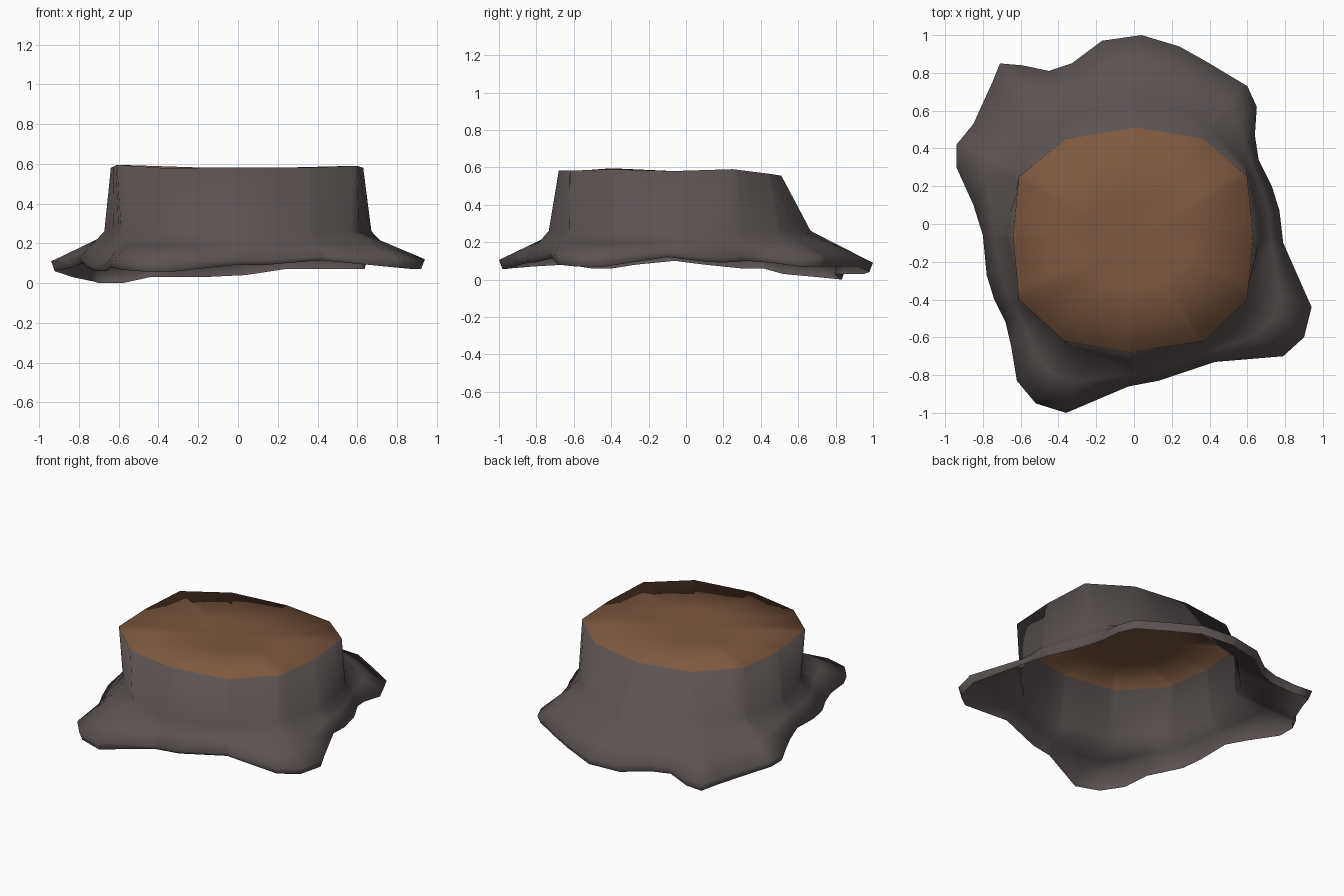
import bpy, bmesh, math

if "Cube" in bpy.data.objects:
    bpy.data.objects.remove(bpy.data.objects["Cube"])

CY = -0.085   # trunk axis offset in y

# Cut top outline (x, y, z)
TOP = [(.63, -.07, .58), (.60, .25, .59), (.37, .45, .565), (.01, .51, .555),
       (-.36, .45, .565), (-.61, .25, .585), (-.64, -.07, .58), (-.61, -.40, .595),
       (-.37, -.62, .578), (-.02, -.68, .582), (.37, -.62, .582), (.60, -.40, .59)]
# Rounder trunk outline just above the roots
TRUNK = [(.68 * math.cos(k * math.tau / 12), -.035 + .705 * math.sin(k * math.tau / 12), .26)
         for k in range(12)]
# Root skirt outline (x, y, lowest z)
ROOT = [(.94, -.44, .07), (.79, -.10, .12), (.77, .07, .10), (.73, .20, .09), (.66, .34, .10),
        (.64, .47, .09), (.65, .62, .07), (.60, .73, .07), (.40, .85, .07), (.24, .94, .07),
        (.04, 1.0, .04), (-.17, .97, .03), (-.33, .85, .03), (-.45, .81, .03), (-.59, .84, .0),
        (-.71, .85, .0), (-.75, .75, .01), (-.85, .53, .03), (-.94, .42, .06), (-.94, .30, .06),
        (-.85, .10, .08), (-.80, -.06, .10), (-.78, -.27, .08), (-.74, -.40, .06),
        (-.68, -.52, .06), (-.65, -.65, .08), (-.62, -.83, .07), (-.52, -.95, .06),
        (-.36, -1.0, .055), (-.03, -.86, .09), (.13, -.83, .09), (.43, -.73, .115),
        (.79, -.70, .08), (.90, -.60, .07)]


def angle(p):
    return math.atan2(p[1] - CY, p[0]) % math.tau


def sample(poly, a):
    """Radius and height where a ray at angle a meets the outline."""
    dx, dy = math.cos(a), math.sin(a)
    for p, q in zip(poly, poly[1:] + poly[:1]):
        px, py, ex, ey = p[0], p[1] - CY, q[0] - p[0], q[1] - p[1]
        den = dx * ey - dy * ex
        if abs(den) < 1e-9:
            continue
        t = (dy * px - dx * py) / den
        r = (px + t * ex) * dx + (py + t * ey) * dy
        if -1e-6 <= t <= 1 + 1e-6 and r > 0:
            return r, p[2] + t * (q[2] - p[2])


def material(name, rgb):
    m = bpy.data.materials.new(name)
    m.diffuse_color = (*rgb, 1)
    m.use_nodes = True
    m.node_tree.nodes["Principled BSDF"].inputs["Base Color"].default_value = m.diffuse_color
    return m


bm = bmesh.new()


def vert(r, a, z):
    return bm.verts.new((r * math.cos(a), CY + r * math.sin(a), z))


# Bark columns: rim, trunk wall, root flare, root lip
columns = []
for a in sorted(angle(p) for p in TOP + ROOT):
    rt, zt = sample(TOP, a)
    rm, zm = sample(TRUNK, a)
    rb, zb = sample(ROOT, a)
    rm = min(rm, rb - .04)
    lip = zb + min(.05, max(.025, (rb - rt) * .14))
    columns.append([vert(rt, a, zt), vert(rm, a, zm),
                    vert((rm + rb) / 2, a, (zm + lip) / 2),
                    vert(rb, a, lip), vert(rb - .02, a, zb)])
for c, d in zip(columns, columns[1:] + columns[:1]):
    for i in range(len(c) - 1):
        bm.faces.new((c[i], c[i + 1], d[i + 1], d[i]))

# Cut wood top, sharing the rim so the shading rolls over the edge
centre = bm.verts.new((0, CY, .575))
inner = [bm.verts.new(centre.co.lerp(c[0].co, .4)) for c in columns]
for k in range(len(columns)):
    n = (k + 1) % len(columns)
    for f in (bm.faces.new((columns[k][0], columns[n][0], inner[n], inner[k])),
              bm.faces.new((inner[k], inner[n], centre))):
        f.material_index = 1

for f in bm.faces:
    f.smooth = True
bm.normal_update()
mesh = bpy.data.meshes.new("tree_stump")
bm.to_mesh(mesh)
bm.free()
mesh.materials.append(material("bark grey", (.106, .087, .085)))
mesh.materials.append(material("cut wood brown", (.205, .100, .053)))
bpy.context.collection.objects.link(bpy.data.objects.new("tree_stump", mesh))
